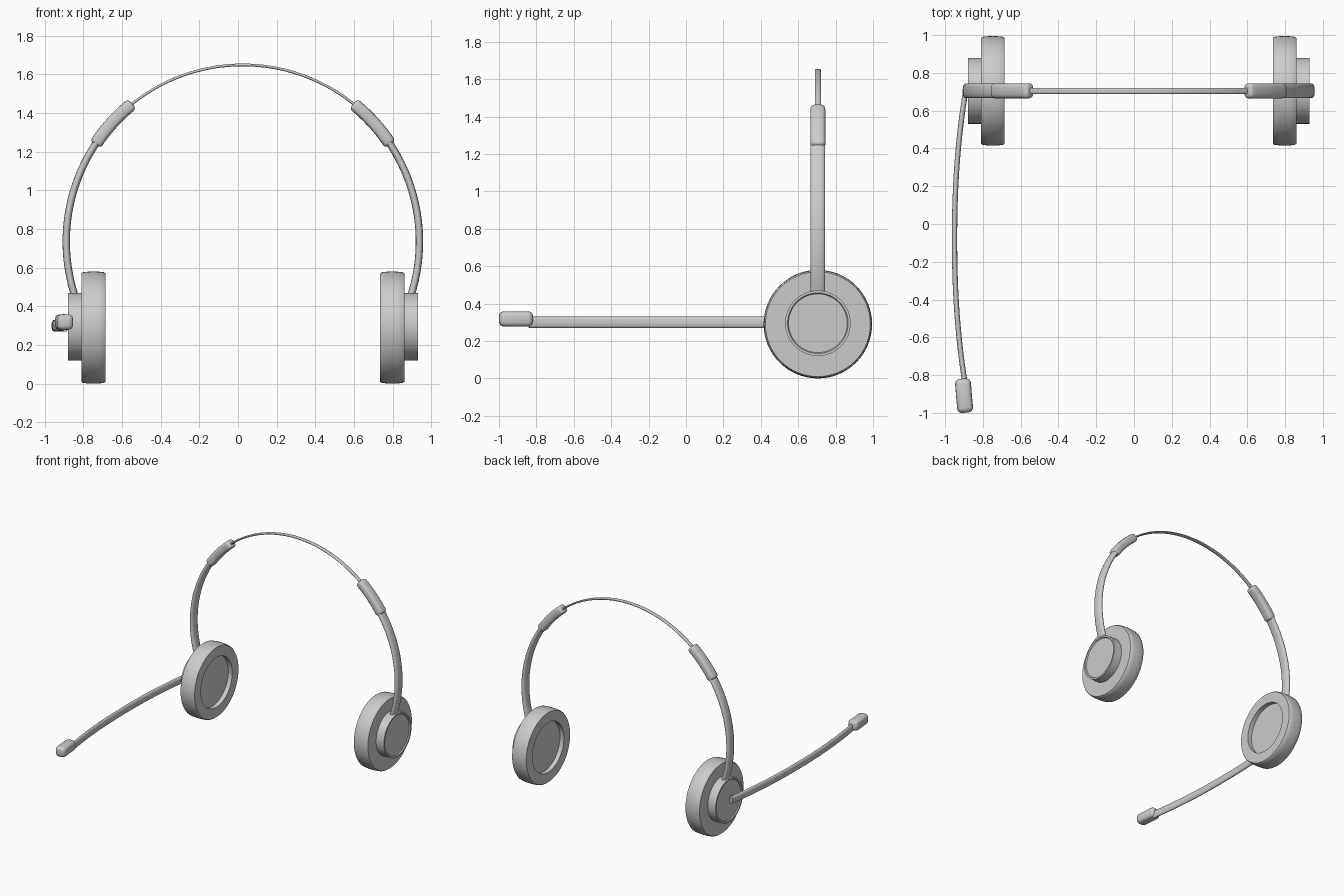
import bpy, bmesh, math
from mathutils import Vector

if "Cube" in bpy.data.objects:
    bpy.data.objects.remove(bpy.data.objects["Cube"])

CX, CY = 0.025, 0.705        # symmetry plane of the band, depth of the ear cups
R, BAND_Z = 0.913, 0.735     # headband arc radius and centre height


def finish(name, bm):
    bmesh.ops.recalc_face_normals(bm, faces=bm.faces)
    mesh = bpy.data.meshes.new(name)
    bm.to_mesh(mesh)
    bm.free()
    obj = bpy.data.objects.new(name, mesh)
    bpy.context.collection.objects.link(obj)
    bpy.context.view_layer.objects.active = obj
    bpy.ops.object.select_all(action='DESELECT')
    obj.select_set(True)
    bpy.ops.object.shade_smooth_by_angle(angle=math.radians(35))
    return obj


def bridge(bm, rings):
    n = len(rings[0])
    for a, b in zip(rings, rings[1:]):
        for i in range(n):
            j = (i + 1) % n
            bm.faces.new((a[i], a[j], b[j], b[i]))
    bm.faces.new(rings[0])
    bm.faces.new(rings[-1][::-1])


def sweep(name, path, half_n, half_v, axis, power=2.0, end_round=0.0, sides=24):
    """Superellipse section along a path; end_round insets the ends to a rounded cap."""
    pts = [Vector(p) for p in path]
    axis = Vector(axis)
    frames = []
    for i, p in enumerate(pts):
        t = (pts[min(i + 1, len(pts) - 1)] - pts[max(i - 1, 0)]).normalized()
        frames.append((p, t, t.cross(axis).normalized(), 0.0))
    if end_round:
        caps = []
        for (p, t, nrm, _), sgn in ((frames[0], -1), (frames[-1], 1)):
            caps.append([(p + t * sgn * end_round * math.sin(a), t, nrm,
                          end_round * (1 - math.cos(a)))
                         for a in (math.pi / 8 * k for k in range(1, 5))])
        frames = caps[0][::-1] + frames + caps[1]
    bm = bmesh.new()
    rings = []
    for p, t, nrm, inset in frames:
        ring = []
        for k in range(sides):
            a = 2 * math.pi * k / sides
            c, s = math.cos(a), math.sin(a)
            u = math.copysign(abs(c) ** (2 / power), c) * (half_n - inset)
            v = math.copysign(abs(s) ** (2 / power), s) * (half_v - inset)
            ring.append(bm.verts.new(p + nrm * u + axis * v))
        rings.append(ring)
    bridge(bm, rings)
    return finish(name, bm)


def lathe_x(name, profile, side, z, sides=64):
    """Revolve (distance from band centre, radius) around the ear axis."""
    bm = bmesh.new()
    rings = []
    for d, r in profile:
        rings.append([bm.verts.new((CX + side * d,
                                    CY + r * math.cos(2 * math.pi * k / sides),
                                    z + r * math.sin(2 * math.pi * k / sides)))
                      for k in range(sides)])
    bridge(bm, rings)
    return finish(name, bm)


def arc(a0, a1, side, n):
    out = []
    for i in range(n + 1):
        a = math.radians(a0 + (a1 - a0) * i / n)
        out.append((CX + side * R * math.cos(a), CY, BAND_Z + R * math.sin(a)))
    return out


# Ear cushion with inner recess, and the stepped outer hub
cushion = [(0.745, 0.20), (0.71, 0.20), (0.71, 0.28), (0.718, 0.286), (0.745, 0.289),
           (0.772, 0.29), (0.80, 0.289), (0.827, 0.286), (0.835, 0.28), (0.835, 0.15)]
hub = [(0.825, 0.175), (0.905, 0.175), (0.905, 0.162), (0.897, 0.157)]

for side, label in ((-1, "left"), (1, "right")):
    lathe_x("ear_cushion_" + label, cushion, side, 0.29)
    lathe_x("ear_hub_" + label, hub, side, 0.295)
    # Flattened side arm and rounded slider sleeve
    sweep("band_arm_" + label, arc(-17.5, 36, side, 28), 0.019, 0.039, (0, 1, 0), 2.4)
    sweep("slider_sleeve_" + label, arc(34.5, 50, side, 10), 0.033, 0.04, (0, 1, 0),
          3.2, end_round=0.02)

# Thin top band
sweep("top_band", arc(48, 132, 1, 48), 0.007, 0.016, (0, 1, 0), 2.4)

# Microphone boom, bowed outward
boom = []
for i in range(33):
    y = 0.70 - 1.54 * i / 32
    boom.append((-0.95 + 0.058 * abs((y + 0.08) / 0.78) ** 2.2, y, 0.30))
sweep("mic_boom", boom, 0.014, 0.03, (0, 0, 1), 2.4)

# Microphone capsule
sweep("mic_capsule", [(-0.905, -0.845, 0.318), (-0.90, -0.91, 0.318), (-0.894, -0.973, 0.318)],
      0.042, 0.041, (0, 0, 1), 3.2, end_round=0.026)
